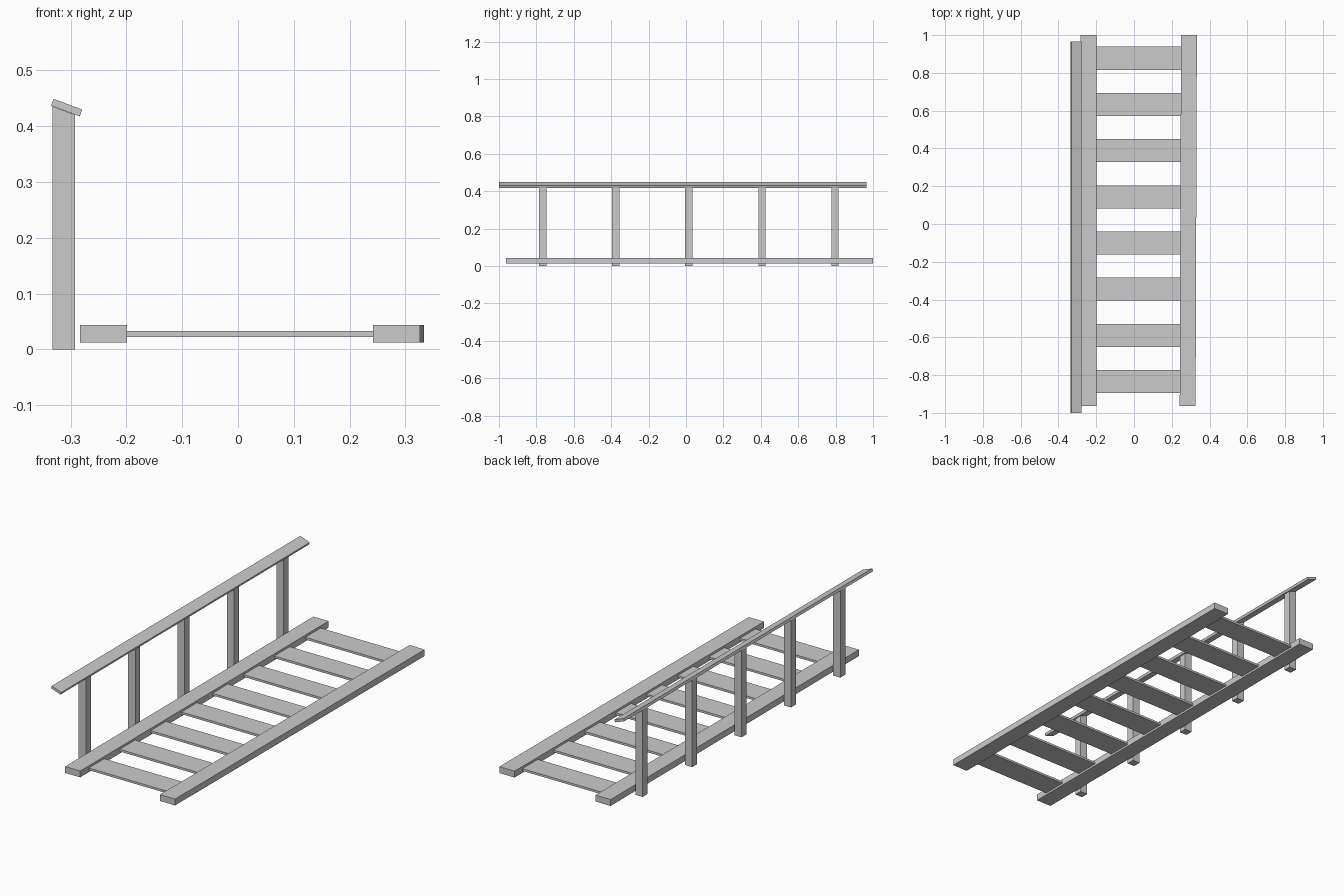
import bpy
import math

if "Cube" in bpy.data.objects:
    bpy.data.objects.remove(bpy.data.objects["Cube"])


def prism(name, profile, y0, y1, shear=0.0):
    """Extrude an x-z profile along y; shear shifts the far end in x."""
    n = len(profile)
    verts = [(x, y0, z) for x, z in profile] + [(x + shear, y1, z) for x, z in profile]
    faces = [tuple(range(n)), tuple(reversed(range(n, 2 * n)))]
    faces += [(i, i + n, (i + 1) % n + n, (i + 1) % n) for i in range(n)]
    mesh = bpy.data.meshes.new(name)
    mesh.from_pydata(verts, [], faces)
    obj = bpy.data.objects.new(name, mesh)
    bpy.context.collection.objects.link(obj)
    return obj


def rect(x0, x1, z0, z1):
    return [(x0, z0), (x1, z0), (x1, z1), (x0, z1)]


# Long side beams, the right one very slightly skewed
prism("left_beam", rect(-0.283, -0.199, 0.012, 0.044), -0.963, 1.0)
prism("right_beam", rect(0.242, 0.326, 0.012, 0.044), -0.963, 1.0, 0.007)

# Cross slats
for i in range(8):
    y = -0.834 + 0.2445 * i
    prism(f"slat_{i + 1}", rect(-0.203, 0.251, 0.022, 0.033), y - 0.061, y + 0.061)

# Posts with tops cut to the slope of the rail
for i in range(5):
    y = -0.766 + 0.3907 * i
    prism(f"post_{i + 1}", [(-0.332, 0), (-0.292, 0), (-0.292, 0.420), (-0.332, 0.435)],
          y - 0.0195, y + 0.0195)

# Tilted handrail
a = math.radians(-20.5)
c, s = math.cos(a), math.sin(a)
rail = [(-0.307 + u * c - v * s, 0.433 + u * s + v * c)
        for u, v in rect(-0.0275, 0.0275, -0.0065, 0.0065)]
prism("handrail", rail, -1.0, 0.965)
